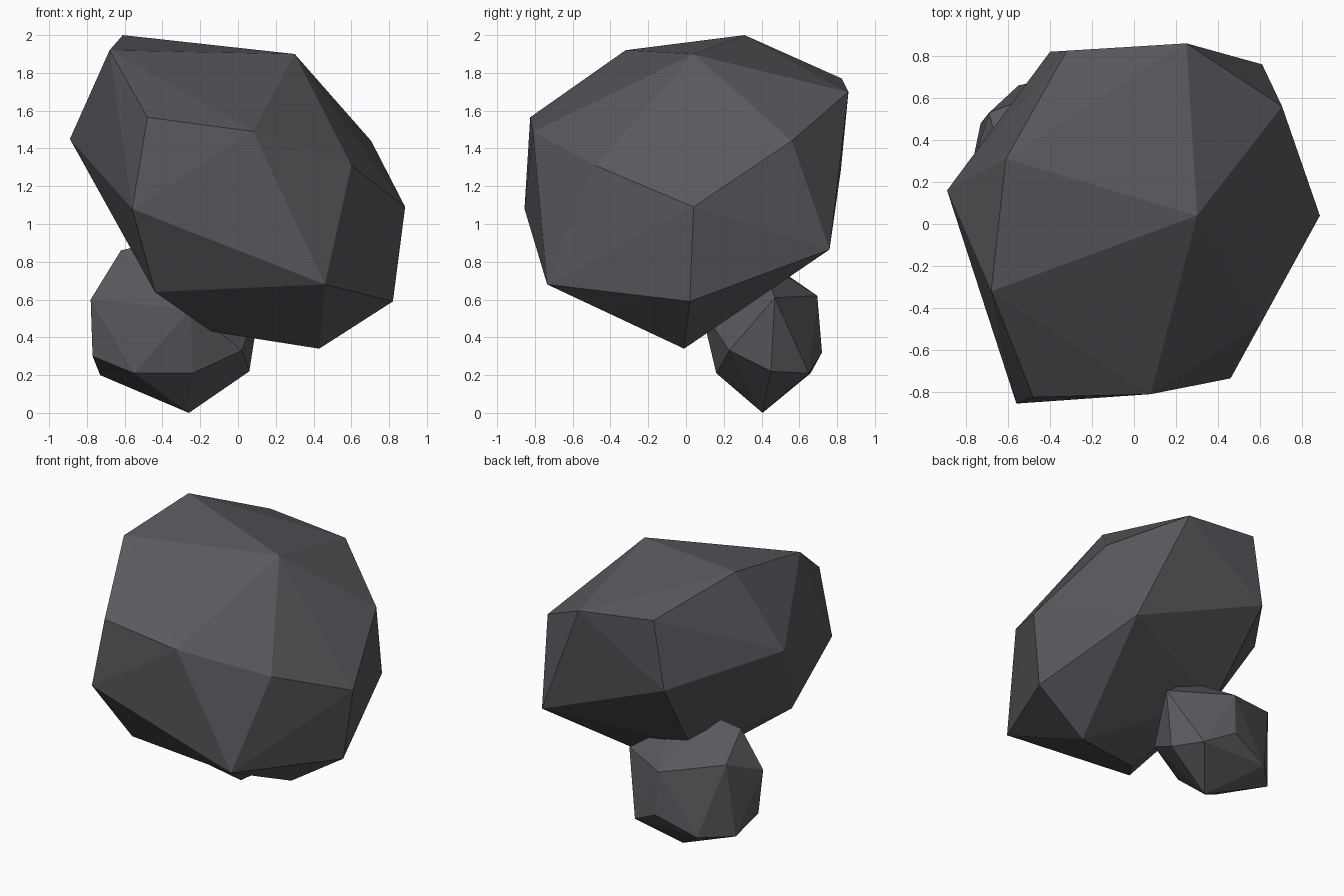
import bpy, bmesh

stone = bpy.data.materials.new("dark grey stone")
stone.diffuse_color = (0.10, 0.10, 0.112, 1)


def rock(name, corners):
    """Faceted boulder: the convex hull of its corner points."""
    bm = bmesh.new()
    for c in corners:
        bm.verts.new(c)
    res = bmesh.ops.convex_hull(bm, input=bm.verts[:])
    inside = {v for v in res["geom_interior"] + res["geom_unused"]
              if isinstance(v, bmesh.types.BMVert)}
    bmesh.ops.delete(bm, geom=list(inside), context='VERTS')
    bmesh.ops.recalc_face_normals(bm, faces=bm.faces[:])
    me = bpy.data.meshes.new(name)
    bm.to_mesh(me)
    bm.free()
    me.materials.append(stone)
    ob = bpy.data.objects.new(name, me)
    bpy.context.collection.objects.link(ob)
    return ob


# Large boulder: crown, waist, then underside
rock("large_rock", [
    (-.61, .31, 2.0), (-.68, -.32, 1.92), (.30, .04, 1.90),
    (-.32, .825, 1.77), (.25, .86, 1.70), (-.48, -.825, 1.565),
    (.08, -.81, 1.49), (-.89, .16, 1.45), (.705, .56, 1.44),
    (.60, -.48, 1.31), (-.40, .82, 1.285), (.885, .04, 1.09),
    (-.56, -.855, 1.08), (.61, .76, .865), (-.33, .42, .72),
    (.46, -.735, .68), (-.44, -.57, .64), (.82, .02, .59),
    (-.14, -.19, .43), (.43, -.01, .34)])

# Small boulder tucked under the back left
rock("small_rock", [
    (-.45, .29, .90), (-.62, .26, .86), (-.15, .40, .80),
    (-.69, .53, .72), (-.27, .695, .62), (.12, .47, .61),
    (-.78, .24, .60), (-.25, .08, .55), (.02, .23, .33),
    (-.26, .72, .32), (-.77, .28, .30), (.06, .45, .22),
    (-.55, .17, .21), (-.24, .16, .21), (-.55, .66, .21),
    (-.05, .65, .21), (-.73, .48, .20), (-.26, .405, 0)])
